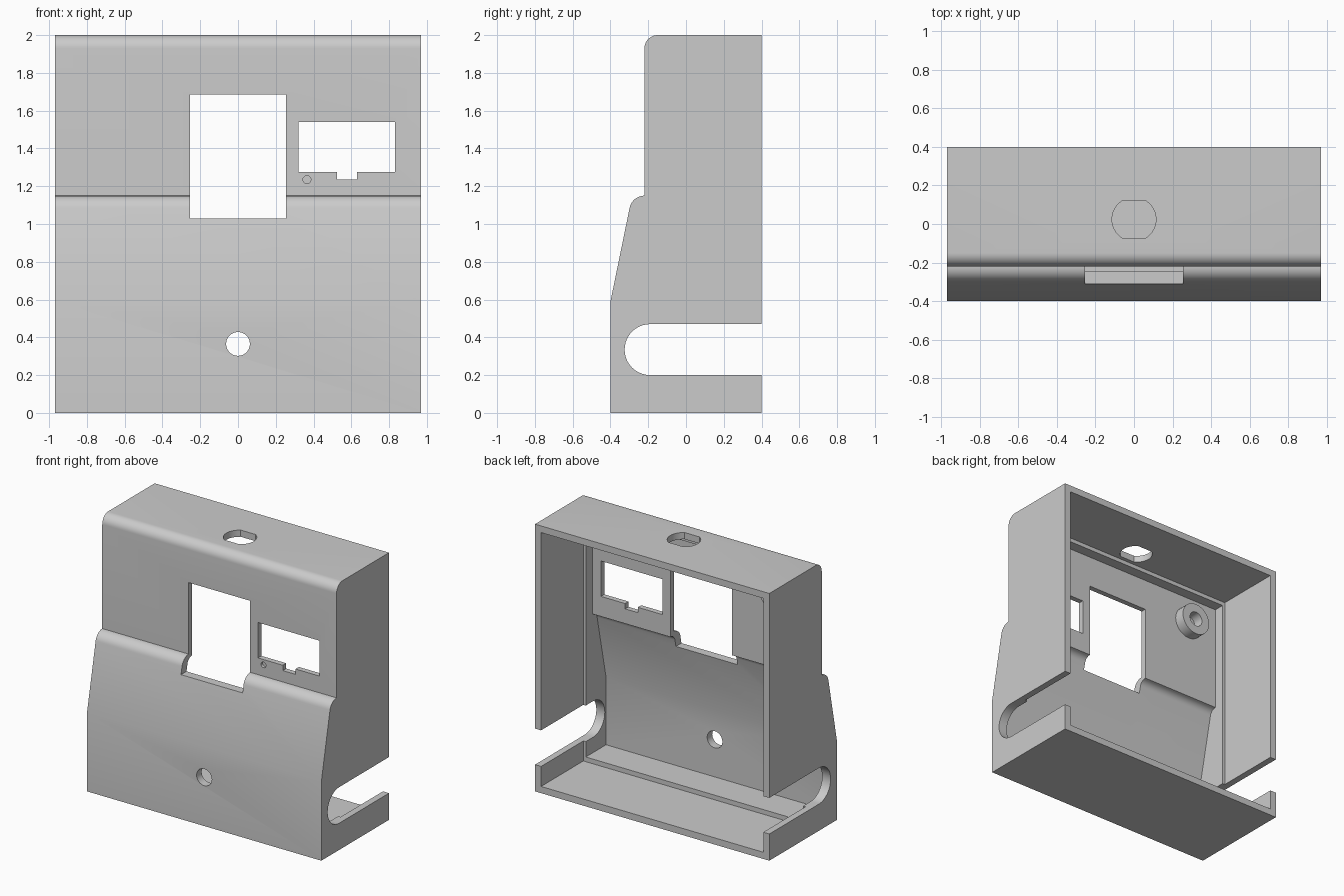
import bpy, bmesh, math

if "Cube" in bpy.data.objects:
    bpy.data.objects.remove(bpy.data.objects["Cube"])

grey = bpy.data.materials.new("light grey")
grey.diffuse_color = (0.6, 0.6, 0.6, 1)
grey.use_nodes = True
grey.node_tree.nodes["Principled BSDF"].inputs["Base Color"].default_value = grey.diffuse_color


def arc(cx, cy, r, a0, a1, n=10):
    """Points along a circular arc, angles in degrees."""
    return [(cx + r * math.cos(math.radians(a0 + (a1 - a0) * i / n)),
             cy + r * math.sin(math.radians(a0 + (a1 - a0) * i / n)))
            for i in range(n + 1)]


def circle(cx, cy, r, n=32):
    return arc(cx, cy, r, 0, 360 - 360 / n, n - 1)


def rect(x0, x1, y0, y1):
    return [(x0, y0), (x1, y0), (x1, y1), (x0, y1)]


def prism(name, points, axis, start, end):
    """Extrude a 2D outline along x (y,z outline), y (x,z) or z (x,y)."""
    place = {"x": lambda p, t: (t, p[0], p[1]),
             "y": lambda p, t: (p[0], t, p[1]),
             "z": lambda p, t: (p[0], p[1], t)}[axis]
    bm = bmesh.new()
    rings = [[bm.verts.new(place(p, t)) for p in points] for t in (start, end)]
    bm.faces.new(rings[0])
    bm.faces.new(rings[1])
    n = len(points)
    for i in range(n):
        j = (i + 1) % n
        bm.faces.new((rings[0][i], rings[0][j], rings[1][j], rings[1][i]))
    bmesh.ops.recalc_face_normals(bm, faces=bm.faces)
    mesh = bpy.data.meshes.new(name)
    bm.to_mesh(mesh)
    bm.free()
    mesh.materials.append(grey)
    obj = bpy.data.objects.new(name, mesh)
    bpy.context.collection.objects.link(obj)
    return obj


def cut(target, cutter):
    """Subtract the cutter from the target, then remove the cutter."""
    cutter.hide_render = True
    mod = target.modifiers.new("cut", "BOOLEAN")
    mod.operation = "DIFFERENCE"
    mod.solver = "EXACT"
    mod.object = cutter
    bpy.context.view_layer.objects.active = target
    bpy.ops.object.modifier_apply(modifier=mod.name)
    bpy.data.objects.remove(cutter)


def smooth(obj):
    bpy.ops.object.select_all(action="DESELECT")
    obj.select_set(True)
    bpy.context.view_layer.objects.active = obj
    bpy.ops.object.shade_smooth_by_angle(angle=math.radians(30))


# Housing: side profile with rounded top edge and sloped, rounded shoulder
profile = ([(0.4, 0), (-0.4, 0), (-0.4, 0.59)]
           + arc(-0.22, 1.07, 0.08, 169, 90)
           + arc(-0.15, 1.93, 0.07, 180, 90) + [(0.4, 2)])
housing = prism("housing", profile, "x", -0.97, 0.97)

# Front cavity follows the outer profile
inner = ([(0, 0.085), (-0.34, 0.085), (-0.34, 0.59)]
         + arc(-0.18, 1.07, 0.055, 169, 90, 6)
         + [(-0.18, 1.92), (0, 1.92)])
cut(housing, prism("front_cavity", inner, "x", -0.9, 0.9))

# Wider rear cavity leaves a small seating ledge for a back panel
cut(housing, prism("rear_cavity", rect(-0.92, 0.92, 0.05, 1.95), "y", -0.1, 0.6))

# Side slots, open to the back
slot = [(0.6, 0.47)] + arc(-0.19, 0.335, 0.135, 90, 270, 20) + [(0.6, 0.2)]
cut(housing, prism("side_slots", slot, "x", -1.2, 1.2))

# Tall window in the front
cut(housing, prism("window", rect(-0.255, 0.255, 1.03, 1.685), "y", -0.6, -0.12))

# Display opening with a notch in its lower edge
display = [(0.32, 1.54), (0.32, 1.275), (0.525, 1.275), (0.525, 1.235),
           (0.63, 1.235), (0.63, 1.275), (0.83, 1.275), (0.83, 1.54)]
cut(housing, prism("display_opening", display, "y", -0.6, -0.12))

# Small blind hole beside the display and the round lower hole
cut(housing, prism("pin_hole", circle(0.365, 1.235, 0.021, 20), "y", -0.6, -0.2))
cut(housing, prism("lower_hole", circle(0, 0.365, 0.063), "y", -0.6, -0.2))

# Top hole: a circle with two flats
top_hole = (arc(0, 0.024, 0.114, -57, 57, 12) + arc(0, 0.024, 0.114, 123, 237, 12))
cut(housing, prism("top_hole", top_hole, "z", 1.8, 2.2))
smooth(housing)

# Mounting boss inside the front wall
boss = prism("mounting_boss", circle(-0.655, 1.72, 0.12), "y", -0.2, -0.1)
cut(boss, prism("boss_hole", circle(-0.655, 1.72, 0.055), "y", -0.18, 0.1))
smooth(boss)
